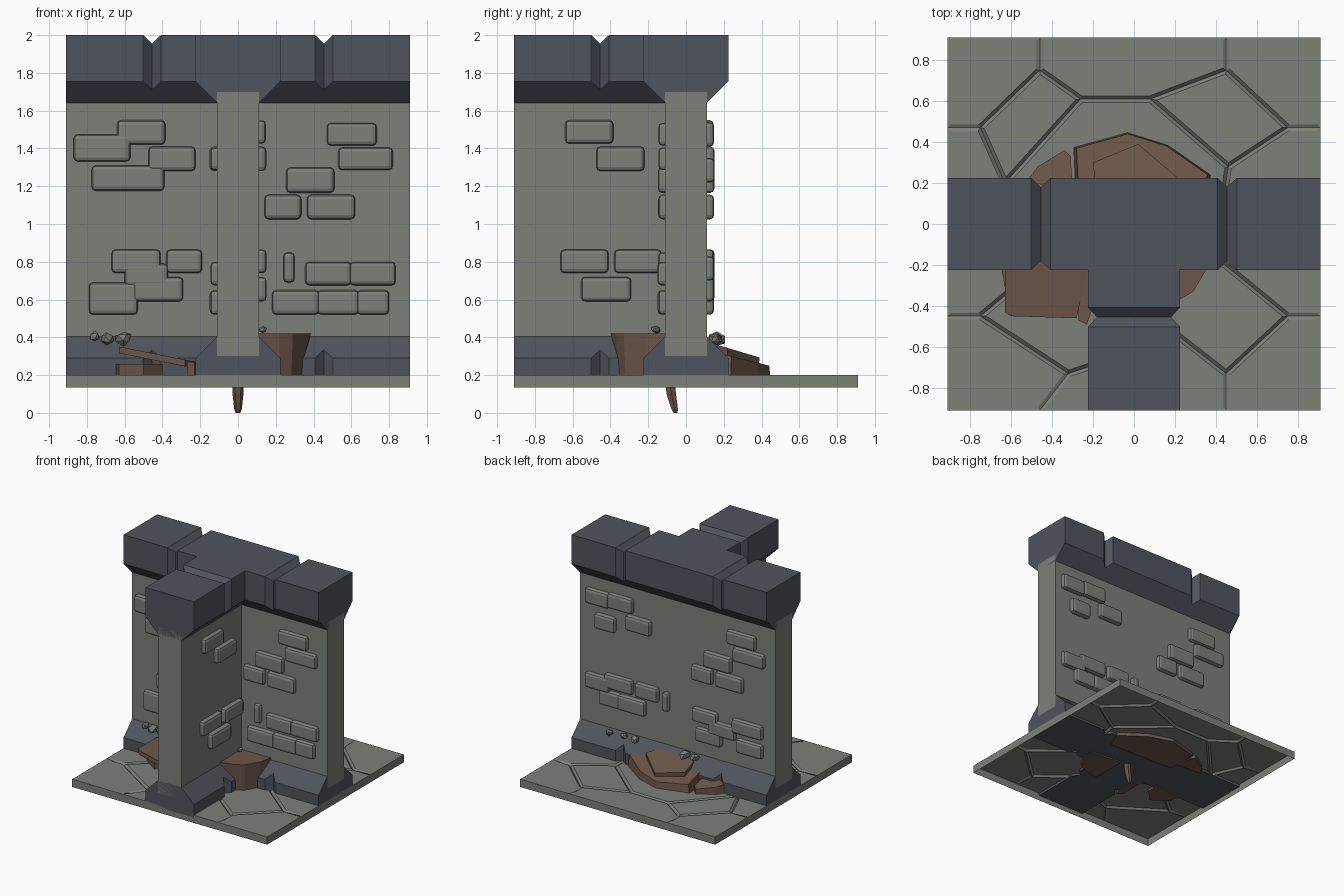
import bpy, bmesh, math, random
from mathutils import Matrix, Vector

if "Cube" in bpy.data.objects:
    bpy.data.objects.remove(bpy.data.objects["Cube"])

random.seed(4)


def material(name, rgb):
    m = bpy.data.materials.new(name)
    m.diffuse_color = (*rgb, 1)
    m.use_nodes = True
    m.node_tree.nodes["Principled BSDF"].inputs["Base Color"].default_value = m.diffuse_color
    return m


STONE = material("grey stone", (0.205, 0.215, 0.19))
DARK = material("dark blue stone", (0.078, 0.089, 0.107))
BROWN = material("brown rubble", (0.147, 0.092, 0.066))


def finish(name, bm, mat, recalc=True):
    if recalc:
        bmesh.ops.recalc_face_normals(bm, faces=bm.faces[:])
    me = bpy.data.meshes.new(name)
    bm.to_mesh(me)
    bm.free()
    me.materials.append(mat)
    ob = bpy.data.objects.new(name, me)
    bpy.context.collection.objects.link(ob)
    return ob


def bridge(bm, rings):
    """Closed solid skinned through rings of points."""
    vs = [[bm.verts.new(p) for p in r] for r in rings]
    n = len(vs[0])
    for a, b in zip(vs, vs[1:]):
        for i in range(n):
            bm.faces.new((a[i], a[(i + 1) % n], b[(i + 1) % n], b[i]))
    bm.faces.new(vs[0][::-1])
    bm.faces.new(vs[-1])


# Paved floor: shared-vertex cells with sunken joints, open underneath
R = 0.91
N = dict(a=(-.46, .75), b=(-.75, .47), c=(-.26, .61), d=(.08, .61), e=(.45, .75),
         f=(.75, .47), g=(.46, .28), h=(-.63, .2), i=(.42, 0), j=(-.75, -.45),
         k=(-.32, -.73), l=(.22, -.55), m=(.45, -.73), n=(.75, -.45), p=(.42, -.18),
         q=(-.45, -.2), r=(0, -.3), A=(-.46, R), E=(.45, R), B=(-R, .47), F=(R, .47),
         J=(-R, -.45), K=(-.46, -R), M=(.45, -R), O=(R, -.45),
         W=(-R, R), X=(R, R), Y=(R, -R), Z=(-R, -R))
bm = bmesh.new()
fv = {k: bm.verts.new((*c, 0.2)) for k, c in N.items()}
for cell in ("WBbaA", "AacdeE", "EefFX", "dgfe", "abhc", "fgipnOF", "bBJjqh",
             "chqrpigd", "prlmn", "qjklr", "JZKkj", "KMmlk", "MYOnm"):
    face = bm.faces.new([fv[k] for k in cell])
    face.normal_update()
    if face.normal.z < 0:
        face.normal_flip()
joints = [v for k, v in fv.items() if k.islower()]
bmesh.ops.inset_individual(bm, faces=bm.faces[:], thickness=0.016, use_even_offset=True)
for v in joints:
    v.co.z = 0.183
rim = [e for e in bm.edges if e.is_boundary]
ext = bmesh.ops.extrude_edge_only(bm, edges=rim)
for v in ext["geom"]:
    if isinstance(v, bmesh.types.BMVert):
        v.co.z = 0.135
finish("paved_floor", bm, STONE)

# T-shaped wall
W = 0.11
tee = [(-R, -W), (-W, -W), (-W, -R), (W, -R), (W, -W), (R, -W), (R, W), (-R, W)]
bm = bmesh.new()
bridge(bm, [[(x, y, z) for x, y in tee] for z in (0.3, 1.7)])
finish("wall", bm, STONE)


# Cap and plinth: chamfered profiles lofted along each arm, pinched at the V grooves
def cap_profile(d):
    h = 0.225 - d
    return [(-W, 1.64), (W, 1.64), (h, 1.53 + h), (h, 2 - d), (-h, 2 - d), (-h, 1.53 + h)]


def base_profile(d):
    h = 0.225 - d
    return [(-h, 0.18), (h, 0.18), (h, 0.515 - h - 0.0), (W, 0.405), (-W, 0.405), (-h, 0.515 - h)]


def arm(name, profile, start, grooves, along_x):
    stations = [(start, 0)]
    for g in grooves:
        stations += [(g - 0.047, 0), (g, 0.045), (g + 0.047, 0)]
    stations.append((R, 0))
    bm = bmesh.new()
    bridge(bm, [[(s, u, z) if along_x else (u, -s, z) for u, z in profile(d)]
                for s, d in stations])
    return finish(name, bm, DARK)


for name, prof in (("cap", cap_profile), ("plinth", base_profile)):
    main = arm(name, prof, -R, (-0.455, 0.455), True)
    stem = arm(name + "_stem", prof, 0.0, (0.455,), False)
    mod = main.modifiers.new("join", 'BOOLEAN')
    mod.operation = 'UNION'
    mod.solver = 'EXACT'
    mod.object = stem
    bpy.context.view_layer.objects.active = main
    bpy.ops.object.modifier_apply(modifier="join")
    bpy.data.objects.remove(stem)

# Raised bricks: (left, right, bottom, top) seen facing each wall side
right_group = [(.47, .735, 1.415, 1.535), (.53, .82, 1.285, 1.405), (.255, .51, 1.165, 1.3),
               (.14, .335, 1.025, 1.155), (.365, .62, 1.025, 1.155)]
front = right_group + [
    (-.64, -.385, 1.42, 1.55), (-.87, -.57, 1.33, 1.475), (-.475, -.225, 1.28, 1.41),
    (-.775, -.39, 1.175, 1.31), (-.67, -.41, .74, .865), (-.38, -.19, .74, .865),
    (-.6, -.37, .67, .79), (-.79, -.53, .52, .69), (-.56, -.29, .59, .72),
    (.24, .3, .69, .85), (.355, .6, .675, .8), (.59, .835, .675, .8),
    (.18, .43, .52, .65), (.42, .64, .52, .65), (.63, .8, .52, .65)]
back = right_group + [
    (-.85, -.63, 1.41, 1.54), (-.64, -.41, 1.42, 1.55), (-.76, -.57, 1.22, 1.35),
    (-.47, -.24, 1.28, 1.41), (-.85, -.62, .7, .83), (-.67, -.41, .74, .865),
    (-.38, -.17, .74, .865), (-.72, -.52, .59, .72), (-.54, -.29, .59, .72),
    (-.13, -.07, .69, .85), (.15, .38, .68, .8), (.3, .55, .61, .73),
    (.52, .8, .68, .8), (.18, .42, .52, .64), (.56, .8, .52, .64)]
stem_right = [(-.64, -.385, 1.425, 1.55), (-.475, -.22, 1.28, 1.41), (-.665, -.41, .74, .865),
              (-.38, -.13, .74, .865), (-.555, -.29, .59, .72)]
stem_left = [(.53, .8, 1.285, 1.405), (.27, .52, 1.28, 1.41), (.355, .6, .675, .8),
             (.59, .835, .675, .8), (.2, .43, .52, .65), (.42, .64, .52, .65)]
for side, angle, rects in (("front", 0, front), ("stem_right", 90, stem_right),
                           ("back", 180, back), ("stem_left", -90, stem_left)):
    bm = bmesh.new()
    turn = Matrix.Rotation(math.radians(angle), 4, 'Z')
    for l, r, b, t in rects:
        depth = 0.036 + random.random() * 0.006
        m = (turn @ Matrix.Translation(((l + r) / 2, -W - depth / 2 + 0.02, (b + t) / 2))
             @ Matrix.Diagonal((r - l, depth + 0.04, t - b, 1)))
        bmesh.ops.create_cube(bm, size=1, matrix=m)
    bmesh.ops.bevel(bm, geom=bm.edges[:], offset=0.022, segments=2, profile=0.5,
                    affect='EDGES', clamp_overlap=True)
    finish("bricks_" + side, bm, STONE)


# Broken rubble slabs: outline, bottom and top heights as functions of x and y
def slab(name, outline, low, high, foot=1.0):
    c = sum((Vector(p) for p in outline), Vector((0, 0))) / len(outline)
    feet = [c + (Vector(p) - c) * foot for p in outline]
    bm = bmesh.new()
    bridge(bm, [[(p[0], p[1], low(*p)) for p in feet],
                [(p[0], p[1], high(*p)) for p in outline]])
    finish(name, bm, BROWN)


slab("rubble_back_large", [(-.28, .37), (-.03, .44), (.16, .38), (.36, .24), (.3, .1), (-.27, .12)],
     lambda x, y: .17, lambda x, y: .36 - .25 * y, 1.06)
slab("rubble_back_top", [(-.2, .3), (.02, .39), (.22, .22), (.12, .1), (-.18, .1)],
     lambda x, y: .22, lambda x, y: .41 - .3 * y, 0.95)
slab("rubble_back_left", [(-.53, .2), (-.47, .28), (-.34, .36), (-.31, .33), (-.3, .18)],
     lambda x, y: .17, lambda x, y: .33 - .25 * y)
slab("rubble_front_board", [(-.63, -.18), (-.63, -.43), (-.6, -.45), (-.28, -.46), (-.22, -.18)],
     lambda x, y: .19 - .2 * x, lambda x, y: .225 - .2 * x)
slab("rubble_front_low", [(-.65, -.2), (-.63, -.31), (-.5, -.4), (-.4, -.3), (-.4, -.2)],
     lambda x, y: .18, lambda x, y: .26)
slab("rubble_front_sliver", [(-.27, -.2), (-.27, -.47), (-.23, -.49), (-.2, -.4), (-.2, -.2)],
     lambda x, y: .18, lambda x, y: .27)
slab("rubble_corner_rock", [(.05, -.41), (.22, -.37), (.29, -.33), (.36, -.21), (.39, -.08), (.05, -.05)],
     lambda x, y: .17, lambda x, y: .42, 0.87)

# Splinter poking out below the floor
bm = bmesh.new()
bridge(bm, [[(r * math.cos(k * math.pi / 3), y + r * math.sin(k * math.pi / 3), z)
             for k in range(6)]
            for r, y, z in ((.03, -.09, .21), (.029, -.078, .1), (.02, -.06, .02), (.012, -.055, 0))])
finish("splinter", bm, BROWN)

# Loose pebbles resting on the plinth
bm = bmesh.new()
for x, y, z, r in ((-.76, -.15, .405, .033), (-.69, -.15, .395, .04), (-.61, -.155, .395, .045),
                   (.6, .16, .39, .03), (.47, .155, .395, .032), (.36, .16, .395, .036),
                   (-.1, .16, .39, .045), (-.19, .155, .39, .035), (.13, -.16, .44, .025)):
    m = (Matrix.Translation((x, y, z)) @ Matrix.Rotation(random.random() * 3, 4, 'Z')
         @ Matrix.Diagonal((1.1, 0.9, 0.85, 1)))
    ball = bmesh.ops.create_icosphere(bm, subdivisions=1, radius=r, matrix=m)
    for v in ball["verts"]:
        v.co += Vector([random.uniform(-.15, .15) * r for _ in range(3)])
finish("pebbles", bm, STONE)
